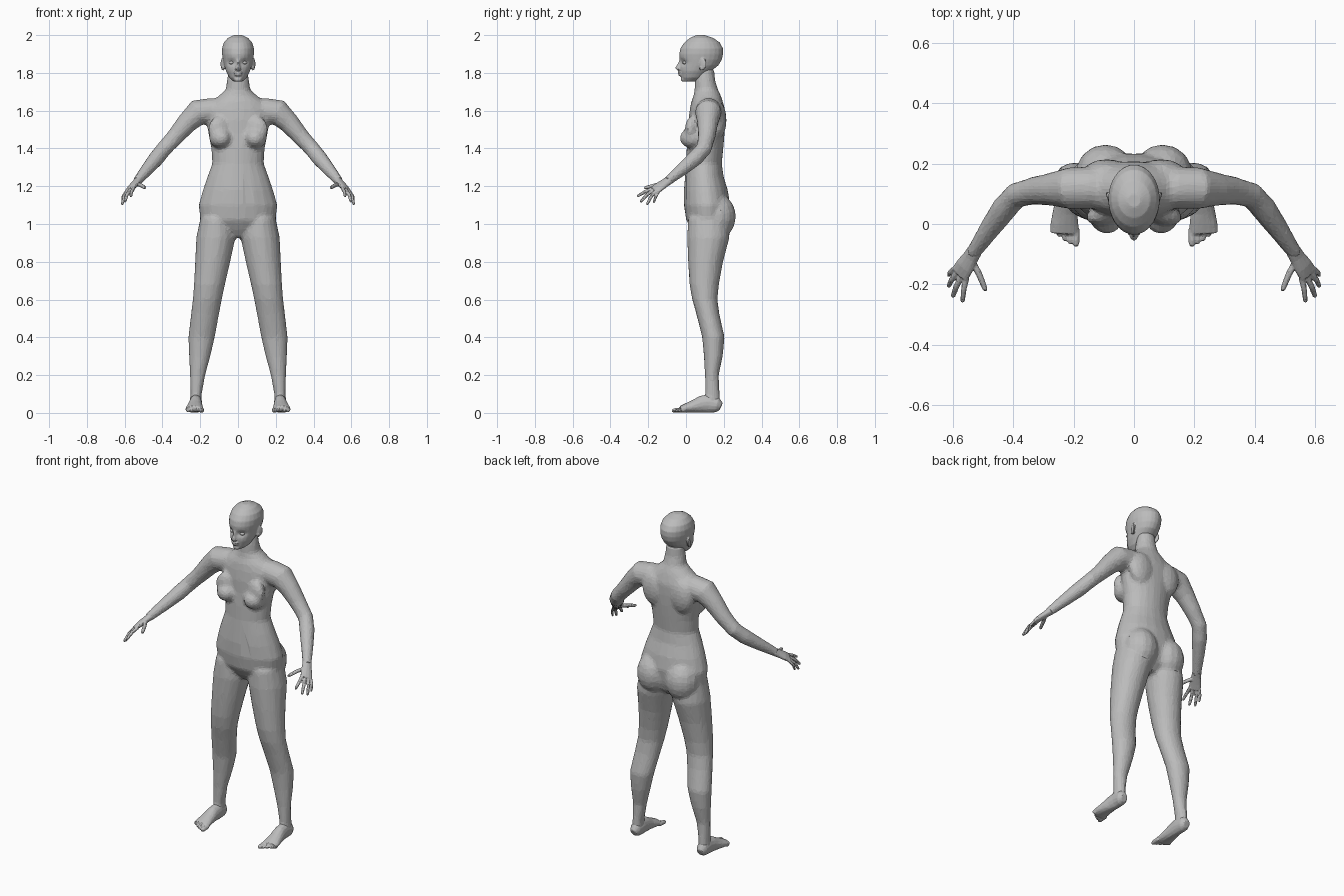
import bpy, bmesh, math
from mathutils import Vector, Matrix

old = bpy.data.objects.get("Cube")
if old:
    bpy.data.objects.remove(old, do_unlink=True)

skin = bpy.data.materials.new("grey skin")
skin.use_nodes = True
grey = (0.5, 0.5, 0.5, 1)
skin.diffuse_color = grey
skin.node_tree.nodes["Principled BSDF"].inputs["Base Color"].default_value = grey

UP = Vector((0, 0, 1))
ACROSS = Vector((1, 0, 0))


def loft(bm, rings, sides=16, wide=ACROSS, axis=None):
    """Skin rings of (centre, half width, half depth), closed at both ends."""
    loops = []
    for i, (centre, a, b) in enumerate(rings):
        before, after = rings[max(i - 1, 0)][0], rings[min(i + 1, len(rings) - 1)][0]
        t = axis or (Vector(after) - Vector(before)).normalized()
        u = (wide - t * wide.dot(t)).normalized()
        v = t.cross(u)
        angles = [math.tau * (k + 0.5) / sides for k in range(sides)]
        loops.append([bm.verts.new(Vector(centre) + u * a * math.cos(q) + v * b * math.sin(q))
                      for q in angles])
    for low, high in zip(loops, loops[1:]):
        for k in range(sides):
            n = (k + 1) % sides
            bm.faces.new((low[k], low[n], high[n], high[k]))
    bm.faces.new(loops[0][::-1])
    bm.faces.new(loops[-1])


def level(z, half, front, back, x=0):
    """Horizontal ring given by its front and back."""
    return ((x, (front + back) / 2, z), half, (back - front) / 2)


def limb_level(z, inner, outer, front, back):
    return level(z, (outer - inner) / 2, front, back, (inner + outer) / 2)


def ball(bm, centre, radii, turn=0):
    place = (Matrix.Translation(centre) @ Matrix.Rotation(turn, 4, "Z")
             @ Matrix.Diagonal((*radii, 1)))
    bmesh.ops.create_uvsphere(bm, u_segments=14, v_segments=9, radius=1, matrix=place)


def digit(bm, points, radius, sides=8):
    """Finger or toe that narrows to a rounded tip."""
    start, end = Vector(points[0]), Vector(points[-1])
    tip = end - (end - Vector(points[-2])).normalized() * radius * 0.6
    path = [Vector(p) for p in points[:-1]]
    rings = [(p, radius, radius) for p in path]
    rings += [((path[-1] + tip) / 2, radius * 0.95, radius * 0.95),
              (tip, radius * 0.8, radius * 0.8), (end, radius * 0.35, radius * 0.35)]
    loft(bm, rings, sides)


def mirror(bm):
    copy = bmesh.ops.duplicate(bm, geom=bm.verts[:] + bm.edges[:] + bm.faces[:])["geom"]
    verts = [g for g in copy if isinstance(g, bmesh.types.BMVert)]
    faces = [g for g in copy if isinstance(g, bmesh.types.BMFace)]
    for v in verts:
        v.co.x = -v.co.x
    bmesh.ops.reverse_faces(bm, faces=faces)


def finish(name, bm, voxel=None, smooth=0, keep=1):
    bmesh.ops.recalc_face_normals(bm, faces=bm.faces)
    mesh = bpy.data.meshes.new(name)
    bm.to_mesh(mesh)
    bm.free()
    mesh.materials.append(skin)
    obj = bpy.data.objects.new(name, mesh)
    bpy.context.collection.objects.link(obj)
    if voxel:
        blend = obj.modifiers.new("blend parts", "REMESH")
        blend.mode, blend.voxel_size = "VOXEL", voxel
        soften = obj.modifiers.new("soften joins", "SMOOTH")
        soften.factor, soften.iterations = 0.5, smooth
        facet = obj.modifiers.new("facets", "DECIMATE")
        facet.ratio, facet.use_symmetry, facet.symmetry_axis = keep, True, "X"
    return obj


# Body: limbs, breasts and buttocks on one side first
bm = bmesh.new()
leg = [(1.03, .03, .2, .01, .22), (.93, .012, .222, .005, .232), (.8, .04, .228, .01, .197),
       (.68, .068, .234, .018, .175), (.6, .085, .24, .032, .167), (.52, .1, .25, .055, .178),
       (.4, .122, .264, .085, .205), (.3, .146, .26, .094, .195), (.2, .173, .254, .1, .174),
       (.1, .192, .253, .1, .178), (.04, .192, .255, .09, .182)]
loft(bm, [limb_level(*r) for r in reversed(leg)], axis=UP)

arm = [((.13, .12, 1.6), .07), ((.215, .118, 1.59), .07), ((.27, .115, 1.535), .056),
       ((.33, .11, 1.465), .047), ((.39, .095, 1.4), .043), ((.43, .05, 1.35), .043),
       ((.48, -.02, 1.29), .035), ((.535, -.1, 1.225), .025)]
loft(bm, [(c, r, r) for c, r in arm], 14, UP)

ball(bm, (.093, .035, 1.455), (.06, .07, .055), -.2)
ball(bm, (.1, .03, 1.5), (.06, .035, .07), -.2)
ball(bm, (.095, .165, 1.04), (.1, .1, .12))

# Shoulder blade and collar slope
ball(bm, (.09, .17, 1.55), (.08, .045, .1))
ball(bm, (.13, .12, 1.62), (.1, .06, .045))
mirror(bm)

# Torso and neck
torso = [(.93, .05, .06, .17), (.97, .14, .03, .21), (1.02, .2, 0, .225), (1.1, .21, -.012, .235),
         (1.18, .187, -.012, .222), (1.25, .163, -.006, .2), (1.32, .137, 0, .19),
         (1.4, .142, .003, .198), (1.48, .158, .01, .205), (1.55, .17, .012, .208),
         (1.61, .175, .02, .207), (1.65, .14, .028, .195), (1.68, .1, .04, .185),
         (1.71, .066, .045, .17), (1.76, .058, .046, .155), (1.82, .05, .06, .15)]
loft(bm, [level(*r) for r in torso], 20, axis=UP)
finish("body", bm, .011, 5, .2)

# Head: skull with hollowed eye sockets
bm = bmesh.new()
skull = [(1.755, .025, -.016, .06), (1.775, .046, -.026, .1), (1.81, .064, -.032, .135),
         (1.84, .073, -.034, .172), (1.87, .08, -.034, .19), (1.9, .085, -.036, .197),
         (1.93, .085, -.03, .196), (1.96, .076, -.01, .18), (1.985, .054, .02, .145),
         (2.0, .022, .055, .1)]
loft(bm, [level(*r) for r in skull], 24, axis=UP)
bmesh.ops.subdivide_edges(bm, edges=bm.edges[:], cuts=2, use_grid_fill=True)
for v in bm.verts:
    if v.co.y < .04:
        offset = Vector(((abs(v.co.x) - .034) / .022, (v.co.z - 1.855) / .016))
        v.co.y += .016 * math.exp(-offset.length_squared)

# Nose, lips, chin and ears
nose = [(1.812, .011, -.042, -.015), (1.82, .016, -.055, -.015), (1.83, .013, -.056, -.015),
        (1.85, .008, -.044, -.015), (1.872, .009, -.035, -.01)]
loft(bm, [level(*r) for r in nose], 10, axis=UP)
ball(bm, (0, -.03, 1.8), (.023, .014, .006))
ball(bm, (0, -.028, 1.789), (.02, .014, .006))
ball(bm, (0, -.015, 1.766), (.022, .013, .014))
for side in (-1, 1):
    ball(bm, (side * .083, .09, 1.847), (.007, .02, .032), side * -.4)
    ball(bm, (side * .08, .082, 1.825), (.008, .012, .014))
finish("head", bm, .005, 3, .3)

bm = bmesh.new()
ball(bm, (.034, -.006, 1.854), (.014, .014, .009))
mirror(bm)
finish("eyes", bm)

# Hands: palm, four fingers and thumb
bm = bmesh.new()
palm = [((.525, -.085, 1.235), .026, .022), ((.54, -.11, 1.218), .028, .019),
        ((.56, -.14, 1.198), .034, .017), ((.576, -.166, 1.178), .036, .013)]
loft(bm, palm, 12, Vector((.04, .04, -.02)))
digit(bm, [(.553, -.176, 1.188), (.563, -.215, 1.172), (.568, -.26, 1.145)], .0095)
digit(bm, [(.568, -.168, 1.182), (.588, -.207, 1.155), (.6, -.242, 1.115)], .01)
digit(bm, [(.582, -.157, 1.175), (.604, -.185, 1.145), (.614, -.208, 1.1)], .0095)
digit(bm, [(.594, -.145, 1.17), (.61, -.16, 1.145), (.613, -.172, 1.11)], .008)
digit(bm, [(.54, -.115, 1.215), (.513, -.165, 1.205), (.49, -.222, 1.19)], .011)
mirror(bm)
finish("hands", bm, .004, 2, .25)

# Feet: heel to ball, then a row of shrinking toes
bm = bmesh.new()
foot = [((.225, .185, .032), .02, .022), ((.224, .165, .042), .033, .041),
        ((.223, .12, .05), .034, .05), ((.225, .08, .045), .036, .045),
        ((.228, .04, .034), .041, .034), ((.23, 0, .025), .047, .025),
        ((.231, -.03, .018), .048, .018)]
loft(bm, foot, 14)
for i in range(5):
    x = .192 + .0185 * i
    radius = .013 if i == 0 else .0095
    reach = -.076 + .006 * i + .0015 * i * i
    digit(bm, [(x, -.015, .016), (x, reach + .02, .013), (x, reach, .01)], radius)
mirror(bm)
finish("feet", bm, .005, 2, .25)
